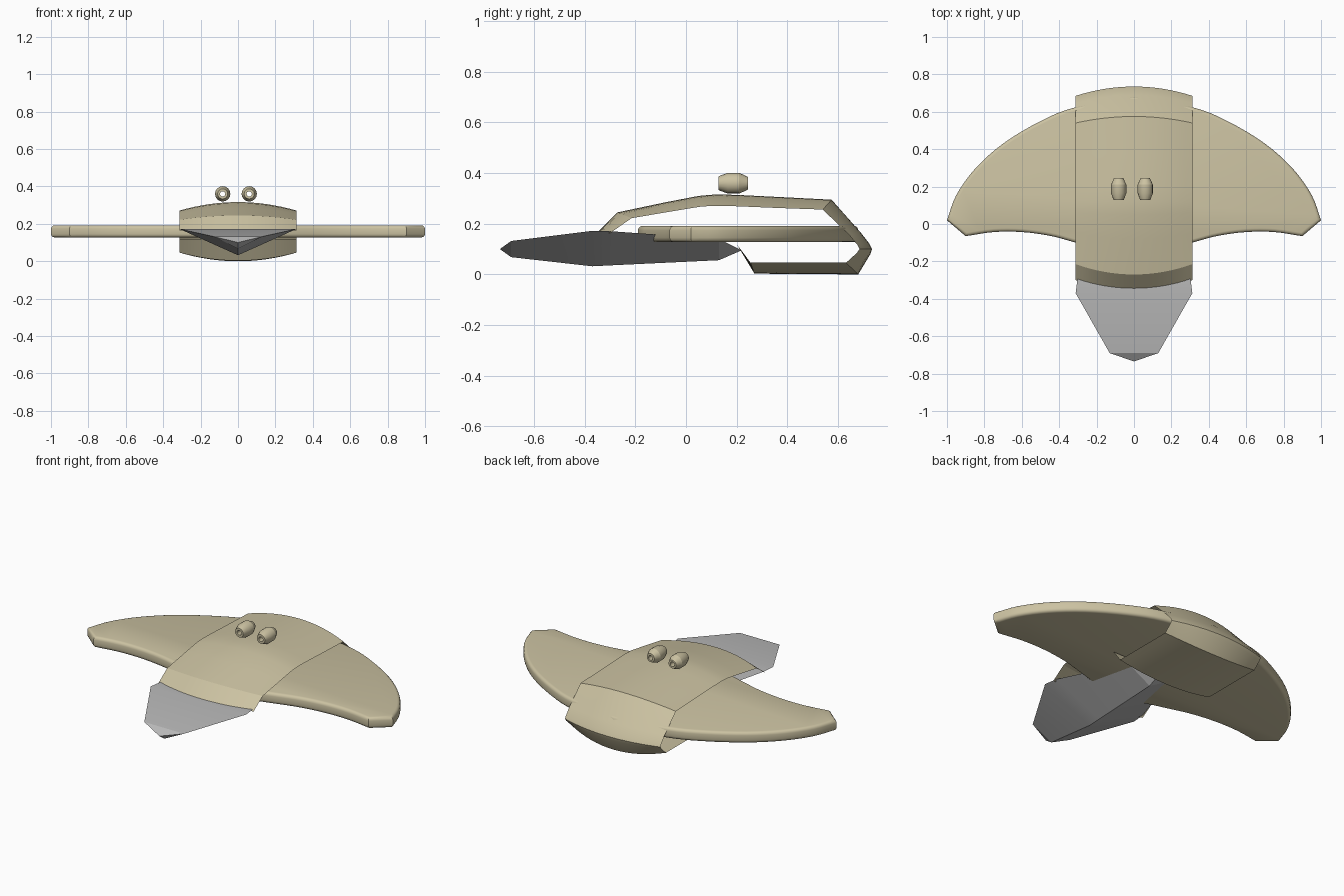
import bpy, bmesh, math
from mathutils import Vector

if "Cube" in bpy.data.objects:
    bpy.data.objects.remove(bpy.data.objects["Cube"], do_unlink=True)


def material(name, rgb):
    m = bpy.data.materials.new(name)
    m.use_nodes = True
    m.diffuse_color = (*rgb, 1)
    bsdf = m.node_tree.nodes["Principled BSDF"]
    bsdf.inputs["Base Color"].default_value = (*rgb, 1)
    bsdf.inputs["Roughness"].default_value = 0.7
    return m


BEIGE = material("sand beige", (0.60, 0.54, 0.36))
GREY = material("light grey", (0.48, 0.48, 0.48))


def make(name, verts, faces, mat, smooth=30, recalc=True):
    me = bpy.data.meshes.new(name)
    me.from_pydata(verts, [], faces)
    bm = bmesh.new()
    bm.from_mesh(me)
    if recalc:
        bmesh.ops.recalc_face_normals(bm, faces=bm.faces)
    bm.to_mesh(me)
    bm.free()
    me.materials.append(mat)
    ob = bpy.data.objects.new(name, me)
    bpy.context.collection.objects.link(ob)
    if smooth:
        bpy.ops.object.select_all(action='DESELECT')
        ob.select_set(True)
        bpy.context.view_layer.objects.active = ob
        bpy.ops.object.shade_smooth_by_angle(angle=math.radians(smooth))
    return ob


def spline(pts, steps=4):
    """Catmull-Rom curve through 2D points."""
    p = [Vector(q) for q in pts]
    p = [2 * p[0] - p[1]] + p + [2 * p[-1] - p[-2]]
    out = []
    for i in range(1, len(p) - 2):
        a, b, c, d = p[i - 1:i + 3]
        for k in range(steps):
            t = k / steps
            out.append(0.5 * (2 * b + (c - a) * t + (2 * a - 5 * b + 4 * c - d) * t * t
                              + (3 * b - a - 3 * c + d) * t ** 3))
    return out + [p[-2]]


# Wing: one slab from tip to tip with rounded edges
lead = spline([(0, 0.68), (0.31, 0.625), (0.5, 0.55), (0.7, 0.43), (0.85, 0.295), (0.95, 0.155), (1, 0.02)])
trail = spline([(0.9, -0.065), (0.75, -0.043), (0.6, -0.043), (0.45, -0.063), (0.31, -0.1), (0, -0.19)])
half = lead + trail
outline = half + [Vector((-p.x, p.y)) for p in reversed(half[1:-1])]
n = len(outline)
verts = [(p.x, p.y, z) for z in (0.127, 0.192) for p in outline]
faces = [list(range(n)), list(range(n, 2 * n))]
faces += [(i, (i + 1) % n, n + (i + 1) % n, n + i) for i in range(n)]
wing = make("wing", verts, faces, BEIGE, 0)
bm = bmesh.new()
bm.from_mesh(wing.data)
rim = [e for e in bm.edges if abs(e.verts[0].co.z - e.verts[1].co.z) < 1e-5]
bmesh.ops.bevel(bm, geom=rim, offset=0.018, segments=3, profile=0.5, affect='EDGES')
bm.to_mesh(wing.data)
bm.free()
bpy.context.view_layer.objects.active = wing
wing.select_set(True)
bpy.ops.object.shade_smooth_by_angle(angle=math.radians(32))

# Body band: thin sheet looping over and under the wing, bulged at the centre
# each row: centre y, z then side edge y, z
band = [(-0.345, 0.17, -0.30, 0.163), (-0.27, 0.245, -0.215, 0.222), (-0.08, 0.285, -0.05, 0.25),
        (0.05, 0.31, 0.06, 0.268), (0.12, 0.316, 0.12, 0.271), (0.2, 0.314, 0.2, 0.269),
        (0.38, 0.305, 0.37, 0.262), (0.575, 0.295, 0.54, 0.256), (0.69, 0.165, 0.645, 0.155),
        (0.725, 0.12, 0.678, 0.115), (0.735, 0.1, 0.685, 0.1), (0.728, 0.08, 0.675, 0.085),
        (0.68, 0.0, 0.632, 0.046), (0.27, 0.003, 0.255, 0.046), (0.2, 0.12, 0.2, 0.12)]
COLS = 16
verts = []
for cy, cz, ey, ez in band:
    for c in range(COLS + 1):
        u = 2 * c / COLS - 1
        t = u * u
        verts.append((0.312 * u, cy + (ey - cy) * t, cz + (ez - cz) * t))
w = COLS + 1
faces = [(r * w + c, r * w + c + 1, (r + 1) * w + c + 1, (r + 1) * w + c)
         for r in range(len(band) - 1) for c in range(COLS)]
make("body_band", verts, faces, BEIGE, 25, recalc=False)

# Hull: faceted grey wedge with a flat deck and a V keel
# each row: y, half width, rim height, keel height
rows = [(-0.69, 0.13, 0.132, 0.068), (-0.37, 0.312, 0.172, 0.032),
        (-0.29, 0.302, 0.17, 0.036), (0.13, 0.15, 0.14, 0.056)]
verts = []
for y, hw, rim_z, keel_z in rows:
    verts += [(-hw, y, rim_z), (hw, y, rim_z), (0, y, keel_z)]
verts += [(0, -0.735, 0.1), (0, 0.22, 0.095)]
faces = []
for r in range(len(rows) - 1):
    a, b = 3 * r, 3 * r + 3
    faces += [(a + i, a + (i + 1) % 3, b + (i + 1) % 3, b + i) for i in range(3)]
end, tip = 3 * (len(rows) - 1), 3 * len(rows)
for base, apex in ((0, tip), (end, tip + 1)):
    faces += [(base + i, base + (i + 1) % 3, apex) for i in range(3)]
make("hull", verts, faces, GREY, 12)

# Pods: two small hollow barrels above the body
ring = [(0.128, 0.014), (0.128, 0.027), (0.165, 0.041), (0.21, 0.041), (0.245, 0.025), (0.245, 0.014)]
SEG = 16
for name, px in (("right_pod", -0.082), ("left_pod", 0.06)):
    verts = [(px + r * math.cos(2 * math.pi * s / SEG), y, 0.36 + r * math.sin(2 * math.pi * s / SEG))
             for y, r in ring for s in range(SEG)]
    k = len(ring)
    faces = [(i * SEG + s, i * SEG + (s + 1) % SEG, (i + 1) % k * SEG + (s + 1) % SEG, (i + 1) % k * SEG + s)
             for i in range(k) for s in range(SEG)]
    make(name, verts, faces, BEIGE, 24)
